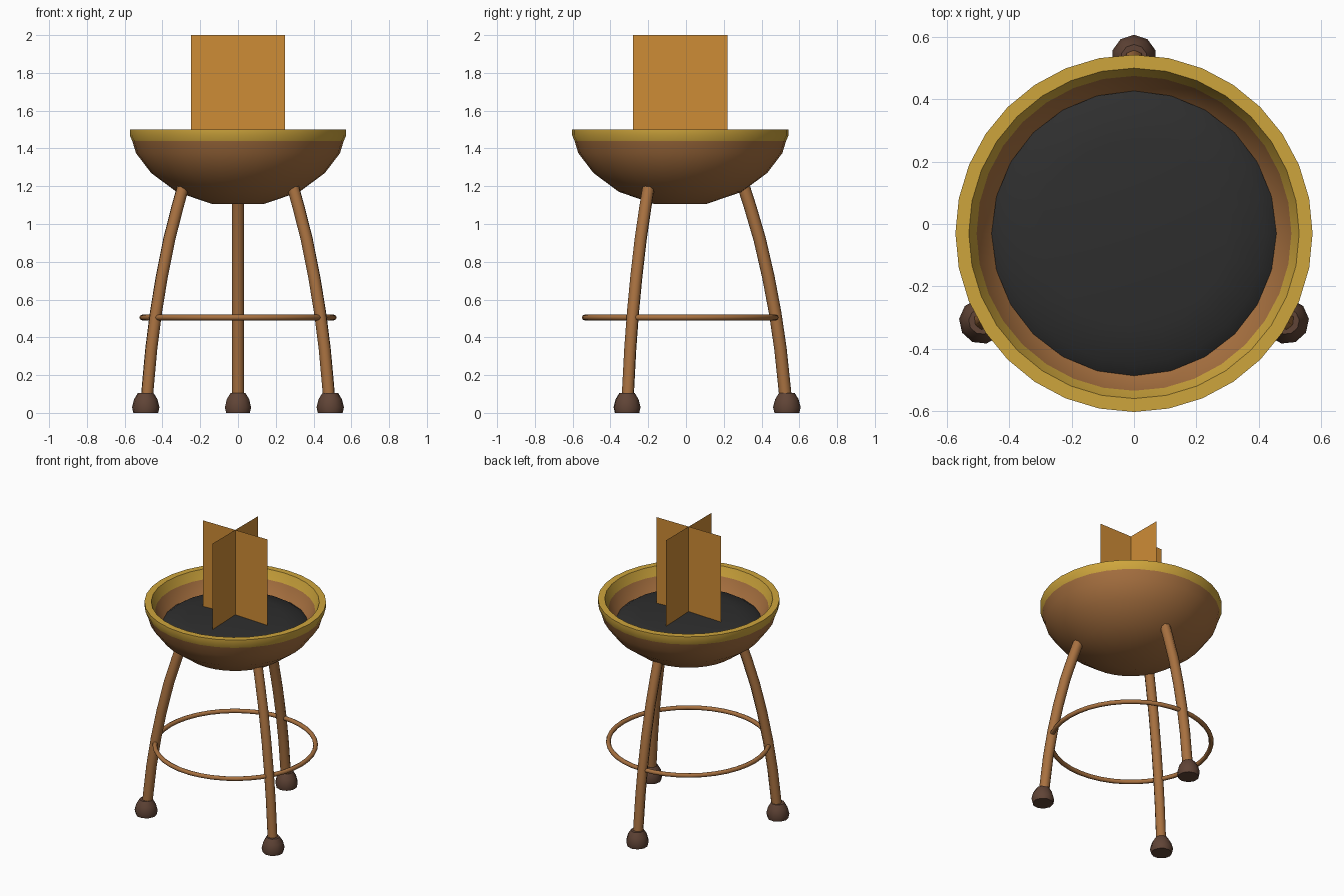
import bpy, bmesh
from math import radians, pi
from mathutils import Matrix, Vector

if "Cube" in bpy.data.objects:
    bpy.data.objects.remove(bpy.data.objects["Cube"], do_unlink=True)

CENTRE = Vector((0, -0.03, 0))   # axis of the bowl


def material(name, r, g, b):
    lin = [((c / 255 + 0.055) / 1.055) ** 2.4 for c in (r, g, b)] + [1]
    m = bpy.data.materials.new(name)
    m.use_nodes = True
    m.diffuse_color = lin
    m.node_tree.nodes["Principled BSDF"].inputs["Base Color"].default_value = lin
    return m


GOLD = material("gold", 206, 165, 60)
BRONZE = material("bronze", 168, 113, 64)
DARK = material("dark brown", 96, 68, 54)
COAL = material("charcoal", 46, 46, 46)
FLAME = material("flame orange", 206, 140, 54)


def smooth(obj, angle=40):
    bpy.ops.object.select_all(action='DESELECT')
    obj.select_set(True)
    bpy.context.view_layer.objects.active = obj
    bpy.ops.object.shade_smooth_by_angle(angle=radians(angle))


def finish(bm, name, *mats):
    mesh = bpy.data.meshes.new(name)
    bm.to_mesh(mesh)
    bm.free()
    obj = bpy.data.objects.new(name, mesh)
    bpy.context.collection.objects.link(obj)
    for m in mats:
        mesh.materials.append(m)
    return obj


def lathe(name, profile, sides, at, *mats):
    """Spin (radius, height) points about the vertical axis."""
    bm = bmesh.new()
    vs = [bm.verts.new((r, 0, z)) for r, z in profile]
    edges = [bm.edges.new(pair) for pair in zip(vs, vs[1:])]
    bmesh.ops.spin(bm, geom=vs + edges, cent=(0, 0, 0), axis=(0, 0, 1),
                   angle=2 * pi, steps=sides)
    bmesh.ops.remove_doubles(bm, verts=bm.verts, dist=0.0005)
    bmesh.ops.recalc_face_normals(bm, faces=bm.faces)
    obj = finish(bm, name, *mats)
    obj.location = at
    return obj


# Bowl: outer shell, rim and inner wall, gold above the rim line
bowl = lathe("bowl", [(0, 1.105), (0.135, 1.105), (0.325, 1.17), (0.46, 1.27),
                      (0.54, 1.375), (0.56, 1.44), (0.573, 1.47), (0.573, 1.5),
                      (0.53, 1.5), (0.505, 1.44), (0.45, 1.34), (0.32, 1.24),
                      (0, 1.18)], 32, CENTRE, BRONZE, GOLD)
for f in bowl.data.polygons:
    f.material_index = int(f.center.z > 1.44)
smooth(bowl, 45)

# Bed of coals, a shallow dome
coals = lathe("coal_bed", [(0.457, 1.355), (0.42, 1.38), (0.3, 1.4), (0, 1.41)],
              24, CENTRE, COAL)
smooth(coals)

# Flame: two crossed upright sheets
for name, axis in (("flame_sheet_across", Vector((0.25, 0, 0))),
                   ("flame_sheet_along", Vector((0, 0.25, 0)))):
    bm = bmesh.new()
    bm.faces.new([bm.verts.new(CENTRE + axis * s + Vector((0, 0, z)))
                  for s, z in ((-1, 1.4), (1, 1.4), (1, 2), (-1, 2))])
    finish(bm, name, FLAME)

# Ring tying the legs together
bpy.ops.mesh.primitive_torus_add(major_radius=0.507, minor_radius=0.015,
                                 major_segments=40, minor_segments=8,
                                 location=CENTRE + Vector((0, 0, 0.505)))
ring = bpy.context.object
ring.name = "leg_ring"
ring.data.materials.append(BRONZE)
smooth(ring, 60)

# Three bowed legs with rounded feet
LEG_PATH = [(0.56, 0.05), (0.55, 0.15), (0.53, 0.34), (0.502, 0.53),
            (0.466, 0.72), (0.42, 0.92), (0.37, 1.09), (0.338, 1.19)]
for side, turn in (("back", 90), ("left", -30), ("right", 210)):
    spin = Matrix.Rotation(radians(turn), 4, 'Z')
    curve = bpy.data.curves.new(side + "_leg", 'CURVE')
    curve.dimensions = '3D'
    curve.bevel_depth = 0.033
    curve.bevel_resolution = 2
    curve.use_fill_caps = True
    spline = curve.splines.new('POLY')
    spline.points.add(len(LEG_PATH) - 1)
    for p, (r, z) in zip(spline.points, LEG_PATH):
        p.co = (*(CENTRE + spin @ Vector((r, 0, z))), 1)
    leg = bpy.data.objects.new(side + "_leg", curve)
    bpy.context.collection.objects.link(leg)
    curve.materials.append(BRONZE)
    bpy.ops.object.select_all(action='DESELECT')
    leg.select_set(True)
    bpy.context.view_layer.objects.active = leg
    bpy.ops.object.convert(target='MESH')
    smooth(bpy.context.object, 50)

    foot = lathe(side + "_foot", [(0, 0), (0.066, 0), (0.073, 0.03), (0.062, 0.072),
                                  (0.042, 0.105), (0, 0.105)], 10,
                 CENTRE + spin @ Vector((0.564, 0, 0)), DARK)
    foot.rotation_euler.z = radians(turn)
    smooth(foot, 40)
